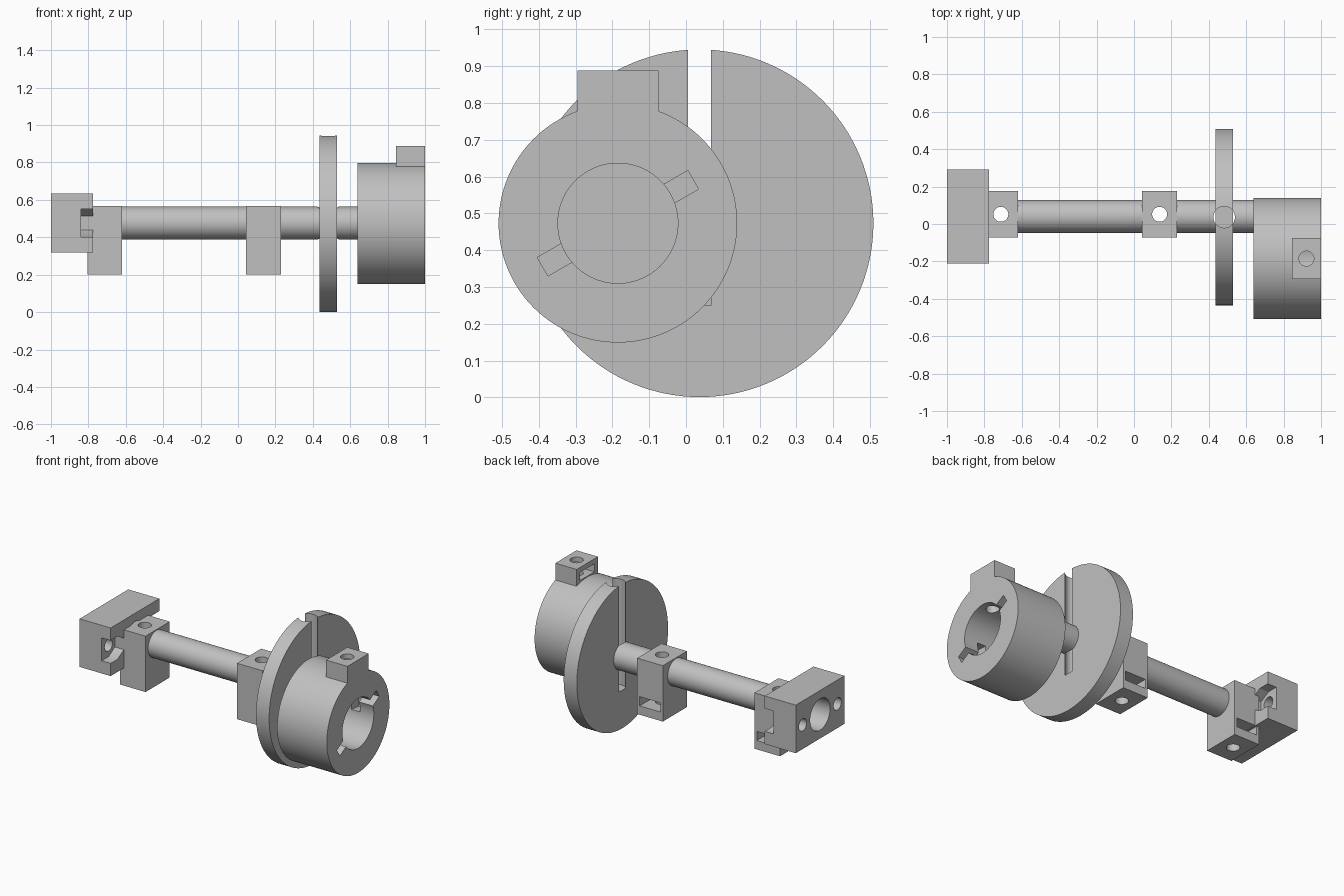
import bpy, bmesh
from math import sin, cos, pi, radians

old = bpy.data.objects.get("Cube")
if old:
    bpy.data.objects.remove(old, do_unlink=True)

grey = bpy.data.materials.new("plain_grey")
grey.use_nodes = True
COLOUR = (0.53, 0.53, 0.53, 1)
grey.diffuse_color = COLOUR
grey.node_tree.nodes["Principled BSDF"].inputs["Base Color"].default_value = COLOUR

AX_Y, AX_Z = 0.04, 0.473      # shaft axis
HUB_Y = -0.185                # offset axis of the hub
BLOCK_Y = 0.052               # centre line of the clamp blocks
SCREW_R, NUT_R = 0.04, 0.075


# 2D profiles
def circle(a, b, r, n=96):
    return [(a + r * cos(2 * pi * i / n), b + r * sin(2 * pi * i / n)) for i in range(n)]


def rect(a0, a1, b0, b1):
    return [(a0, b0), (a1, b0), (a1, b1), (a0, b1)]


def nut_slot(a, b, direction, length):
    """Hexagonal pocket stretched open towards a direction in degrees."""
    pts = [(length, -NUT_R), (length, NUT_R)]
    pts += [(NUT_R * cos(radians(t)), NUT_R * sin(radians(t))) for t in (90, 150, 210, 270)]
    c, s = cos(radians(direction)), sin(radians(direction))
    return [(a + p * c - q * s, b + p * s + q * c) for p, q in pts]


def sector(a, b, r0, r1, t0, t1, n=12):
    angles = [radians(t0 + (t1 - t0) * i / n) for i in range(n + 1)]
    outer = [(a + r1 * cos(t), b + r1 * sin(t)) for t in angles]
    inner = [(a + r0 * cos(t), b + r0 * sin(t)) for t in reversed(angles)]
    return outer + inner


def prism(name, profile, axis, lo, hi):
    """Extrude a profile along X (profile in y, z) or Z (profile in x, y)."""
    def place(p, h):
        return (h, p[0], p[1]) if axis == "X" else (p[0], p[1], h)
    bm = bmesh.new()
    face = bm.faces.new([bm.verts.new(place(p, lo)) for p in profile])
    moved = bmesh.ops.extrude_face_region(bm, geom=[face])["geom"]
    step = (hi - lo, 0, 0) if axis == "X" else (0, 0, hi - lo)
    bmesh.ops.translate(bm, vec=step, verts=[v for v in moved if isinstance(v, bmesh.types.BMVert)])
    bmesh.ops.recalc_face_normals(bm, faces=bm.faces)
    mesh = bpy.data.meshes.new(name)
    bm.to_mesh(mesh)
    bm.free()
    mesh.materials.append(grey)
    obj = bpy.data.objects.new(name, mesh)
    bpy.context.collection.objects.link(obj)
    return obj


def combine(obj, tool, operation):
    """Apply one boolean and discard the tool."""
    tool.hide_render = True
    mod = obj.modifiers.new("shape", "BOOLEAN")
    mod.operation, mod.solver, mod.object = operation, "EXACT", tool
    graph = bpy.context.evaluated_depsgraph_get()
    mesh = bpy.data.meshes.new_from_object(obj.evaluated_get(graph))
    obj.modifiers.clear()
    obj.data = mesh
    bpy.data.objects.remove(tool, do_unlink=True)


def cut(obj, profile, axis, lo, hi):
    combine(obj, prism("cutter", profile, axis, lo, hi), "DIFFERENCE")


parts = []

# Shaft, drilled for the screw and notched by the disc slot
DISC_X = 0.482
CLAMP_X = {"end_clamp_block": -0.712, "middle_clamp_block": 0.137}
slot = circle(DISC_X, AX_Y - 0.003, 0.0575, 48)
shaft = prism("shaft", circle(AX_Y, AX_Z + 0.003, 0.0875), "X", -0.64, 0.66)
cut(shaft, circle(CLAMP_X["middle_clamp_block"], BLOCK_Y, SCREW_R, 32), "Z", 0.1, 0.8)
cut(shaft, slot, "Z", 0.25, 1.1)
parts.append(shaft)

# Disc with a vertical round slot wider than its thickness
disc = prism("slotted_disc", circle(AX_Y - 0.003, AX_Z, 0.472, 128), "X", 0.435, 0.53)
cut(disc, slot, "Z", 0.25, 1.1)
parts.append(disc)

# Clamp blocks with a vertical screw hole and a nut slot in the back
for name, x in CLAMP_X.items():
    block = prism(name, rect(x - 0.093, x + 0.093, BLOCK_Y - 0.125, BLOCK_Y + 0.125), "Z", 0.202, 0.568)
    cut(block, circle(x, BLOCK_Y, SCREW_R, 32), "Z", 0.1, 0.8)
    cut(block, nut_slot(x, BLOCK_Y, 90, 0.2), "Z", 0.26, 0.32)
    parts.append(block)

# End mounting block: central socket, two screw holes, side nut slots
mount = prism("mounting_block", rect(AX_Y - 0.252, AX_Y + 0.252, 0.318, 0.633), "X", -1, -0.775)
cut(mount, circle(AX_Y, 0.476, 0.103, 64), "X", -1.1, -0.7)
for side, angle in ((-1, 180), (1, 0)):
    y = AX_Y + side * 0.18
    cut(mount, circle(y, 0.476, SCREW_R, 32), "X", -1.1, -0.7)
    cut(mount, nut_slot(y, 0.476, angle, 0.2), "X", -0.84, -0.7)
parts.append(mount)

# Hub with a screw boss, a blind bore and two twist-lock grooves
hub = prism("hub", circle(HUB_Y, AX_Z, 0.324, 128), "X", 0.64, 1)
combine(hub, prism("boss", rect(0.845, 1, HUB_Y - 0.11, HUB_Y + 0.11), "Z", 0.7, 0.888), "UNION")
cut(hub, circle(HUB_Y, AX_Z, 0.163), "X", 0.71, 1.1)
cut(hub, circle(0.922, HUB_Y, SCREW_R, 32), "Z", AX_Z, 1)
cut(hub, nut_slot(0.922, HUB_Y, 180, 0.2), "Z", 0.802, 0.855)
for turn in (30, 210):
    c, s = cos(radians(turn)), sin(radians(turn))
    key = [(0.1, -0.029), (0.236, -0.029), (0.236, 0.029), (0.1, 0.029)]
    cut(hub, [(HUB_Y + p * c - q * s, AX_Z + p * s + q * c) for p, q in key], "X", 0.84, 1.1)
    cut(hub, sector(HUB_Y, AX_Z, 0.12, 0.236, turn - 35, turn + 6), "X", 0.839, 0.9)
parts.append(hub)

# Smooth round walls, crisp edges
bpy.ops.object.select_all(action="DESELECT")
for obj in parts:
    obj.select_set(True)
bpy.context.view_layer.objects.active = parts[0]
bpy.ops.object.shade_smooth_by_angle(angle=radians(30))
